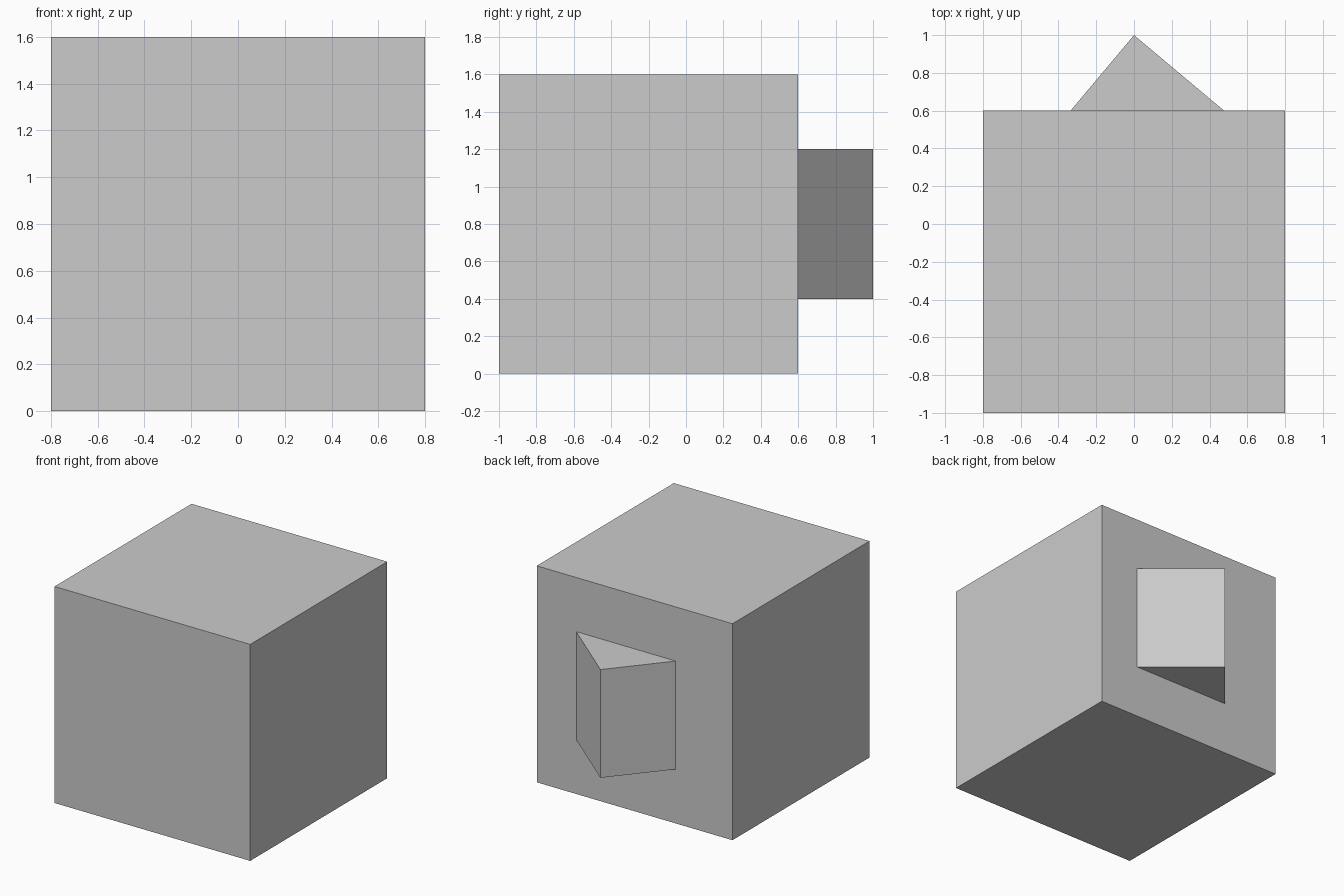
import bpy
from math import radians
from mathutils import Matrix, Vector

if "Cube" in bpy.data.objects:
    bpy.data.objects.remove(bpy.data.objects["Cube"])


def box(name, size, center, turn=0.0):
    bpy.ops.mesh.primitive_cube_add(size=size, location=center, rotation=(0, 0, turn))
    obj = bpy.context.object
    obj.name = name
    return obj


# Large main block
box("main_block", 1.6, (0, -0.2, 0.8))

# Smaller block turned and sunk into the back, with one corner sticking out at (0, 1)
turn = radians(-40)
corner = Matrix.Rotation(turn, 3, 'Z') @ Vector((0.4, -0.4, 0))
box("back_block", 0.8, Vector((0, 1, 0.8)) + corner, turn)
